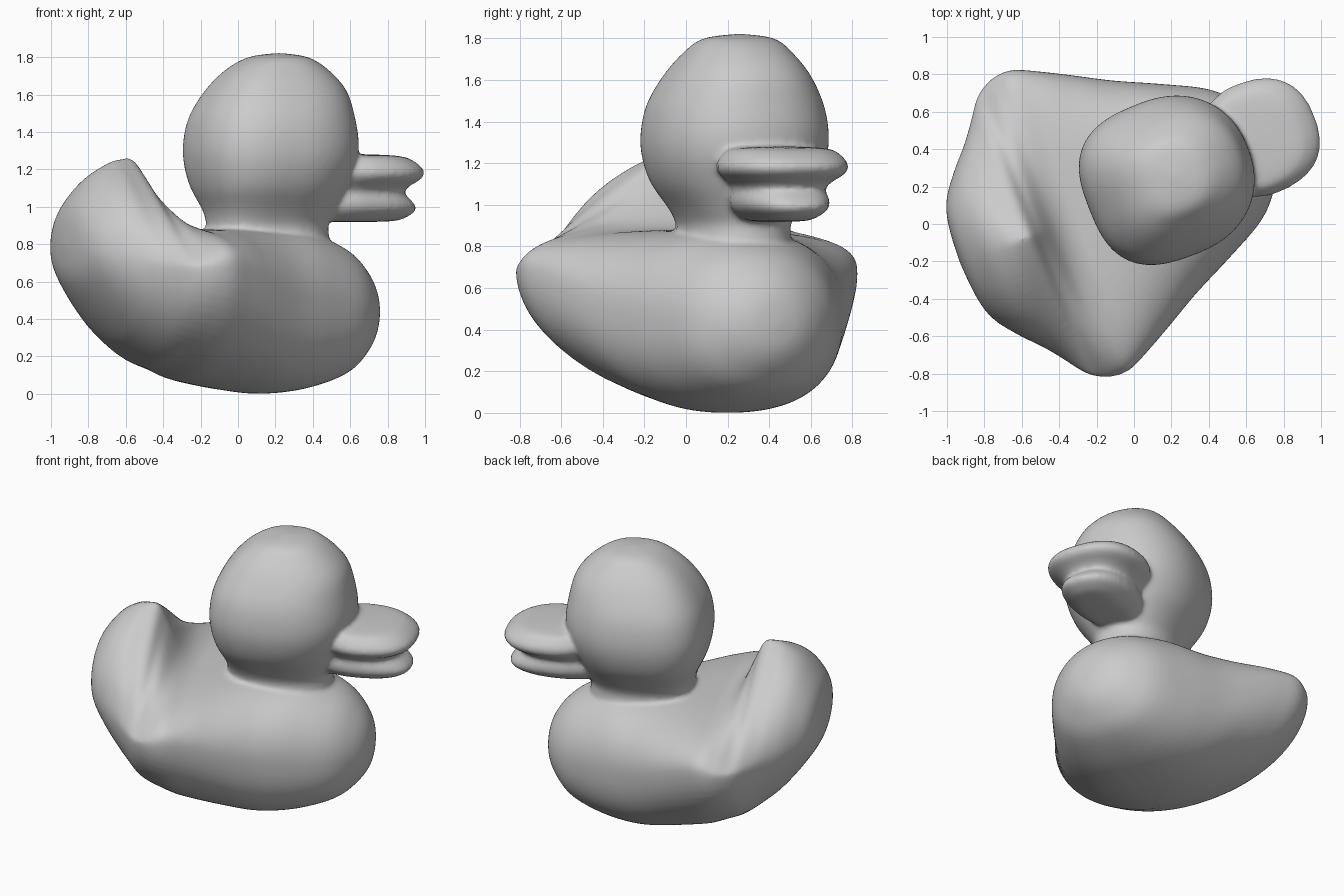
import bpy, math
from mathutils import Vector

if "Cube" in bpy.data.objects:
    bpy.data.objects.remove(bpy.data.objects["Cube"])

HEADING = math.radians(21.5)      # the duck is turned about z
PLACE = (0.2, 0.25, 0.0)
SEG, SUB = 64, 4


def smooth_rows(rows):
    """Catmull-Rom interpolation between section stations."""
    out = []
    n = len(rows)
    for i in range(n - 1):
        p = [rows[max(0, min(n - 1, i + k))] for k in (-1, 0, 1, 2)]
        for s in range(SUB):
            t = s / SUB
            out.append([0.5 * (2 * b + (c - a) * t + (2 * a - 5 * b + 4 * c - d) * t * t
                               + (3 * b - a - 3 * c + d) * t ** 3) for a, b, c, d in zip(*p)])
    return out + [list(rows[-1])]


def power(x, p):
    return math.copysign(abs(x) ** (2 / p), x)


def loft(name, rows, section):
    """Skin through sections; the first and last close to a point."""
    rows = smooth_rows(rows)
    verts, faces = [], []
    for r in rows[1:-1]:
        verts += [section(r, 2 * math.pi * i / SEG) for i in range(SEG)]
    rings = len(rows) - 2
    for k in range(rings - 1):
        for i in range(SEG):
            j = (i + 1) % SEG
            faces.append((k * SEG + i, k * SEG + j, (k + 1) * SEG + j, (k + 1) * SEG + i))
    for row, base, flip in ((rows[0], 0, True), (rows[-1], (rings - 1) * SEG, False)):
        tip = len(verts)
        verts.append(section(row, 0))
        for i in range(SEG):
            f = (base + i, base + (i + 1) % SEG, tip)
            faces.append(f[::-1] if flip else f)
    mesh = bpy.data.meshes.new(name)
    mesh.from_pydata(verts, [], faces)
    mesh.update()
    ob = bpy.data.objects.new(name, mesh)
    bpy.context.collection.objects.link(ob)
    ob.location = PLACE
    ob.rotation_euler.z = HEADING
    return ob


def body_section(r, a):
    u, w, zb, zw, zt, pu, pl = r
    c, s = math.cos(a), math.sin(a)
    p = pu if s >= 0 else pl
    h = zt - zw if s >= 0 else zw - zb
    return Vector((u, max(w, 0) * power(c, p) - .015, zw + h * power(s, p)))


def flat_section(front, back, side=0.0):
    def section(r, a):
        z, uc, la, lb = r
        c, s = math.cos(a), math.sin(a)
        p = front if c >= 0 else back
        return Vector((uc + max(la, 0) * power(c, p), side + max(lb, 0) * power(s, p), z))
    return section


# Body with wing bulges and upturned tail, tail to breast:
# u, half width, bottom, widest height, top, upper / lower roundness
body = loft("body", [
    (-1.22, 0, .80, .80, .80, 2, 2),
    (-1.205, .20, .67, .80, .94, 2, 2),
    (-1.165, .34, .57, .77, 1.04, 2, 2),
    (-1.07, .47, .43, .73, 1.16, 1.8, 2),
    (-.97, .58, .31, .70, 1.23, 1.5, 2),
    (-.90, .67, .25, .69, 1.255, 1.25, 2),
    (-.82, .78, .19, .69, 1.25, 1.1, 2),
    (-.76, .83, .15, .69, 1.13, 1.15, 1.95),
    (-.68, .862, .12, .69, .96, 1.7, 1.95),
    (-.58, .86, .075, .68, .885, 2.7, 1.95),
    (-.45, .80, .045, .63, .88, 2.8, 2),
    (-.30, .72, .02, .57, .88, 2.5, 2.1),
    (-.10, .61, 0, .50, .88, 2.3, 2.3),
    (.13, .50, .025, .46, .87, 2.2, 2.4),
    (.35, .385, .095, .44, .79, 2.1, 2.3),
    (.47, .27, .19, .44, .69, 2, 2.1),
    (.54, .14, .30, .44, .57, 2, 2),
    (.56, 0, .43, .43, .43, 2, 2)], body_section)

# Head and neck, upwards: z, centre, half length, half width
head = loft("head", [
    (.55, -.04, 0, 0),
    (.60, -.04, .25, .20),
    (.80, -.04, .325, .25),
    (.90, -.04, .325, .25),
    (.98, -.03, .35, .29),
    (1.10, -.03, .405, .375),
    (1.22, -.02, .445, .42),
    (1.34, -.015, .455, .43),
    (1.48, -.01, .43, .405),
    (1.62, .01, .37, .335),
    (1.73, .015, .27, .25),
    (1.80, .02, .15, .165),
    (1.823, .02, 0, 0)], flat_section(2.2, 2.8))

# Bill, lower lip to upper lip: z, centre, half length, half width
bill = loft("bill", [
    (.918, .43, 0, 0),
    (.923, .43, .24, .11),
    (.945, .44, .31, .165),
    (.985, .45, .35, .21),
    (1.03, .44, .335, .22),
    (1.075, .43, .30, .21),
    (1.11, .45, .305, .24),
    (1.15, .48, .335, .295),
    (1.19, .48, .35, .31),
    (1.24, .47, .31, .28),
    (1.272, .45, .24, .22),
    (1.283, .45, 0, 0)], flat_section(2.5, 1.7, .025))

# Fuse the parts into one soft moulded skin
for part in (body, head, bill):
    part.select_set(True)
bpy.context.view_layer.objects.active = body
bpy.ops.object.join()
body.name = "toy_duck"
remesh = body.modifiers.new("fuse", "REMESH")
remesh.mode = "VOXEL"
remesh.voxel_size = 0.014
remesh.use_smooth_shade = True
soften = body.modifiers.new("soften", "SMOOTH")
soften.factor = 0.5
soften.iterations = 10
